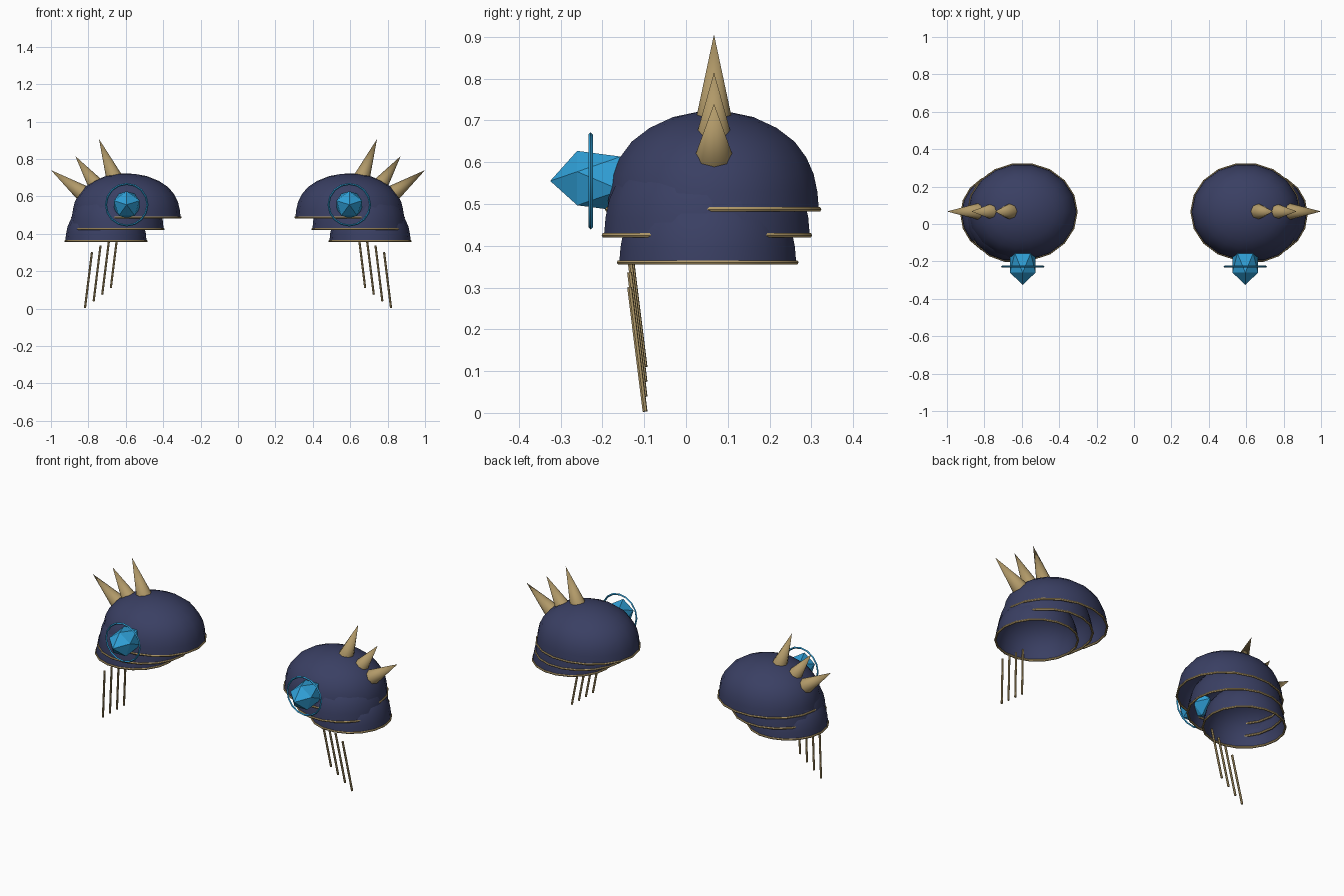
import bpy, bmesh, math
from mathutils import Vector, Matrix

if "Cube" in bpy.data.objects:
    bpy.data.objects.remove(bpy.data.objects["Cube"])


def material(name, rgb):
    m = bpy.data.materials.new(name)
    m.diffuse_color = (*rgb, 1)
    m.use_nodes = True
    m.node_tree.nodes["Principled BSDF"].inputs["Base Color"].default_value = m.diffuse_color
    return m


NAVY = material("navy", (0.042, 0.05, 0.125))
GOLD = material("gold", (0.44, 0.32, 0.14))
BLUE = material("bright_blue", (0.03, 0.36, 0.70))


def finish(name, bm, mat, smooth=None):
    """Turn a bmesh into an object mirrored to the other shoulder."""
    bmesh.ops.recalc_face_normals(bm, faces=bm.faces)
    me = bpy.data.meshes.new(name)
    bm.to_mesh(me)
    bm.free()
    me.materials.append(mat)
    ob = bpy.data.objects.new(name, me)
    bpy.context.collection.objects.link(ob)
    if smooth:
        bpy.ops.object.select_all(action='DESELECT')
        ob.select_set(True)
        bpy.context.view_layer.objects.active = ob
        bpy.ops.object.shade_smooth_by_angle(angle=math.radians(smooth))
    mod = ob.modifiers.new("mirror", 'MIRROR')
    mod.use_mirror_merge = False
    return ob


PROFILE = [(1, 0), (.985, .18), (.95, .36), (.88, .53), (.77, .69),
           (.6, .83), (.38, .94), (.16, .99)]


def dome(name, c, rx, ry, h, n=18):
    """Open shell lofted from elliptical rings."""
    bm = bmesh.new()
    rings = [[bm.verts.new((c[0] + rx * r * math.cos(2 * math.pi * i / n),
                            c[1] + ry * r * math.sin(2 * math.pi * i / n),
                            c[2] + h * t)) for i in range(n)] for r, t in PROFILE]
    for a, b in zip(rings, rings[1:]):
        for i in range(n):
            j = (i + 1) % n
            bm.faces.new((a[i], a[j], b[j], b[i]))
    top = bm.verts.new((c[0], c[1], c[2] + h))
    for i in range(n):
        bm.faces.new((rings[-1][i], rings[-1][(i + 1) % n], top))
    return finish(name, bm, NAVY, 60)


def ring(name, c, u, v, minor, mat, n=18, m=6):
    """Tube around the ellipse spanned by the vectors u and v."""
    bm = bmesh.new()
    c, u, v = Vector(c), Vector(u), Vector(v)
    axis = u.cross(v).normalized()
    loops = []
    for i in range(n):
        a = 2 * math.pi * i / n
        out = u * math.cos(a) + v * math.sin(a)
        d = out.normalized()
        loops.append([bm.verts.new(c + out + minor * (d * math.cos(2 * math.pi * k / m)
                      + axis * math.sin(2 * math.pi * k / m))) for k in range(m)])
    for i in range(n):
        a, b = loops[i], loops[(i + 1) % n]
        for k in range(m):
            j = (k + 1) % m
            bm.faces.new((a[k], b[k], b[j], a[j]))
    return finish(name, bm, mat, 50)


def taper(name, p, q, r1, r2, sides, smooth=None):
    """Cone or rod from p to q."""
    p, q = Vector(p), Vector(q)
    d = q - p
    bm = bmesh.new()
    mat = Matrix.Translation((p + q) / 2) @ d.to_track_quat('Z', 'Y').to_matrix().to_4x4()
    bmesh.ops.create_cone(bm, cap_ends=True, segments=sides, radius1=r1,
                          radius2=r2, depth=d.length, matrix=mat)
    return finish(name, bm, GOLD, smooth)


# three overlapping armour shells, each with a gold rim
layers = [("upper", (.597, .065, .487), .29, .257, .235),
          ("middle", (.648, .05, .425), .25, .25, .235),
          ("lower", (.706, .052, .36), .217, .215, .21)]
for label, c, rx, ry, h in layers:
    dome(label + "_shell", c, rx, ry, h)
    ring(label + "_rim", c, (rx, 0, 0), (0, ry, 0), .006, GOLD)

# spikes along the outer crest
for i, (bx, bz, tx, tz) in enumerate([(.658, .69, .743, .906), (.752, .65, .87, .815),
                                      (.825, .613, 1.0, .74)]):
    taper(f"spike_{i + 1}", (bx, .067, bz), (tx, .067, tz), .046, 0, 8, 50)

# hanging rods
for i in range(4):
    x, z = .68 + .046 * i, .11 - .0355 * i
    taper(f"hanging_rod_{i + 1}", (x - .037, -.135, z + .297), (x, -.098, z), .006, .006, 6, 40)

# faceted gem pointing forward, five-sided rings around its tip
bm = bmesh.new()
R, depth = .072, .117
cx, cy, cz = .595, -.208, .555
tips = [bm.verts.new((cx, cy + s * depth, cz)) for s in (-1, 1)]
fr, bk = [[bm.verts.new((cx + R * math.sin(a + off), cy + s * depth * .447,
                         cz + R * math.cos(a + off)))
           for a in [2 * math.pi * i / 5 for i in range(5)]]
          for s, off in ((-1, 0), (1, math.pi / 5))]
for i in range(5):
    j = (i + 1) % 5
    bm.faces.new((tips[0], fr[i], fr[j]))
    bm.faces.new((fr[i], bk[i], fr[j]))
    bm.faces.new((fr[j], bk[i], bk[j]))
    bm.faces.new((tips[1], bk[j], bk[i]))
finish("gem", bm, BLUE)

# thin hoop around the gem
ring("gem_hoop", (cx, -.228, cz), (.111, 0, 0), (0, 0, .111), .0055, BLUE, 16, 4)
